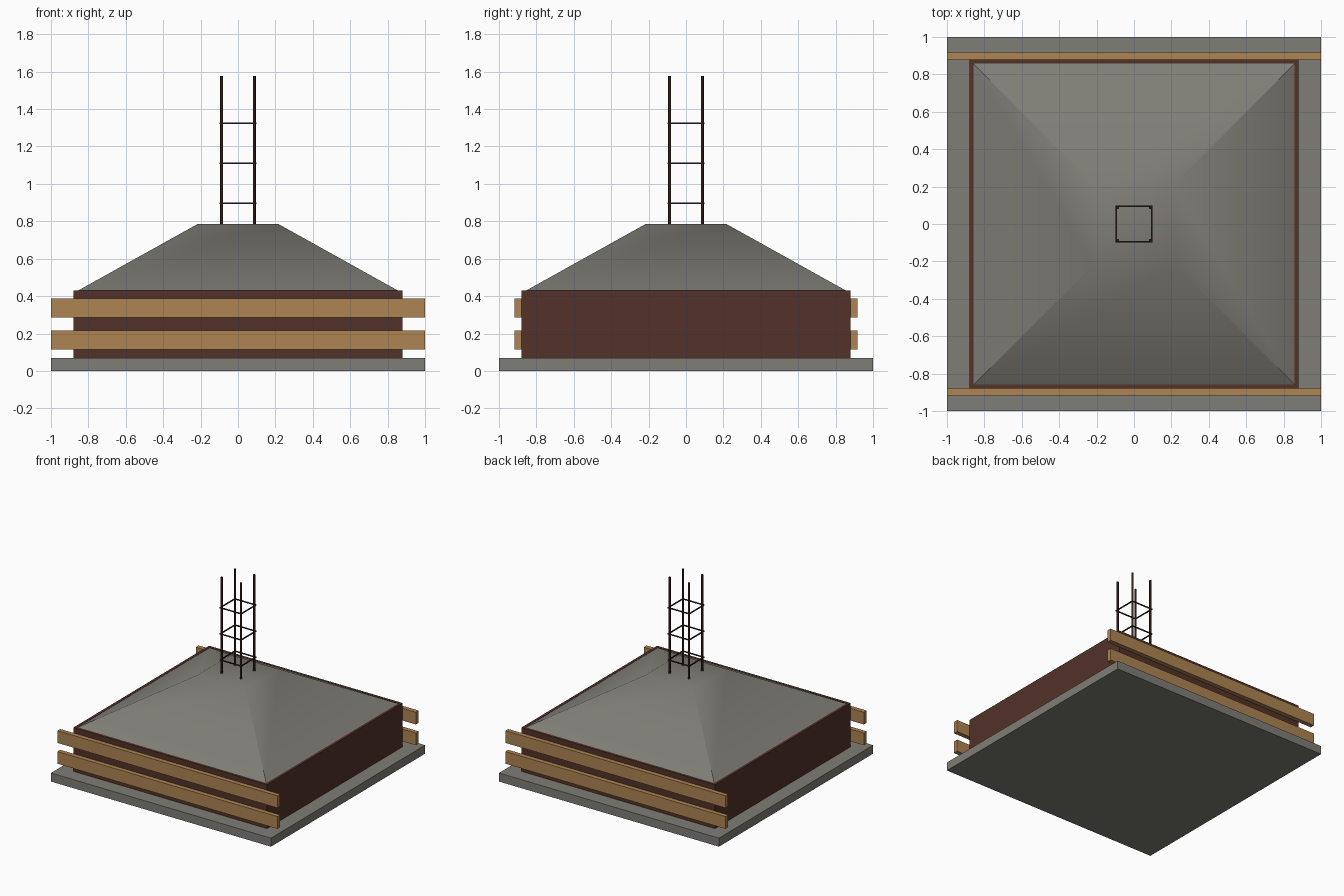
import bpy, bmesh, math
from mathutils import Vector

old = bpy.data.objects.get("Cube")
if old:
    bpy.data.objects.remove(old, do_unlink=True)


def material(name, rgb):
    m = bpy.data.materials.new(name)
    m.use_nodes = True
    m.diffuse_color = (*rgb, 1)
    m.node_tree.nodes["Principled BSDF"].inputs["Base Color"].default_value = (*rgb, 1)
    return m


concrete = material("concrete grey", (0.21, 0.205, 0.18))
timber = material("timber tan", (0.42, 0.23, 0.085))
panel = material("panel brown", (0.085, 0.032, 0.021))
steel = material("rusty steel", (0.03, 0.014, 0.01))


def finish(name, bm, mat):
    bmesh.ops.recalc_face_normals(bm, faces=bm.faces)
    mesh = bpy.data.meshes.new(name)
    bm.to_mesh(mesh)
    bm.free()
    mesh.materials.append(mat)
    ob = bpy.data.objects.new(name, mesh)
    bpy.context.collection.objects.link(ob)
    return ob


def box(name, lo, hi, mat):
    lo, hi = Vector(lo), Vector(hi)
    bm = bmesh.new()
    bmesh.ops.create_cube(bm, size=1)
    bmesh.ops.scale(bm, vec=hi - lo, verts=bm.verts)
    bmesh.ops.translate(bm, vec=(lo + hi) / 2, verts=bm.verts)
    return finish(name, bm, mat)


def smooth(ob, degrees):
    bpy.ops.object.select_all(action="DESELECT")
    ob.select_set(True)
    bpy.context.view_layer.objects.active = ob
    bpy.ops.object.shade_smooth_by_angle(angle=math.radians(degrees))


# Blinding slab
box("base_slab", (-1, -1, 0), (1, 1, 0.07), concrete)

# Footing: square block with a sloped top
bm = bmesh.new()
rings = []
for half, z in ((0.858, 0.07), (0.858, 0.428), (0.215, 0.786)):
    rings.append([bm.verts.new((sx * half, sy * half, z))
                  for sx, sy in ((-1, -1), (1, -1), (1, 1), (-1, 1))])
for a, b in zip(rings, rings[1:]):
    for i in range(4):
        j = (i + 1) % 4
        bm.faces.new((a[i], a[j], b[j], b[i]))
bm.faces.new(rings[0])
bm.faces.new(rings[-1])
smooth(finish("footing", bm, concrete), 30)

# Formwork panels and the planks that brace the front and back
for s, side in ((-1, "front"), (1, "back")):
    y0, y1, y2 = 0.858 * s, 0.88 * s, 0.917 * s
    box(side + "_panel", (-0.88, min(y0, y1), 0.07), (0.88, max(y0, y1), 0.43), panel)
    for label, z in (("lower", 0.115), ("upper", 0.286)):
        box(f"{side}_{label}_plank", (-1, min(y1, y2), z), (1, max(y1, y2), z + 0.1), timber)
for s, side in ((-1, "right"), (1, "left")):
    x0, x1 = 0.858 * s, 0.88 * s
    box(side + "_panel", (min(x0, x1), -0.858, 0.07), (max(x0, x1), 0.858, 0.43), panel)

# Vertical reinforcing bars
for sx in (-1, 1):
    for sy in (-1, 1):
        bm = bmesh.new()
        bmesh.ops.create_cone(bm, cap_ends=True, segments=12, radius1=0.008,
                              radius2=0.008, depth=1.476)
        bmesh.ops.translate(bm, vec=(sx * 0.087, sy * 0.087, 0.838), verts=bm.verts)
        side = ("front" if sy < 0 else "back") + ("_right" if sx < 0 else "_left")
        smooth(finish(side + "_bar", bm, steel), 40)

# Square stirrups around the bars
for n, z in enumerate((0.896, 1.11, 1.325), 1):
    bm = bmesh.new()
    rings = []
    for half, dz in ((0.099, -0.004), (0.099, 0.004), (0.091, 0.004), (0.091, -0.004)):
        rings.append([bm.verts.new((sx * half, sy * half, z + dz))
                      for sx, sy in ((-1, -1), (1, -1), (1, 1), (-1, 1))])
    for k in range(4):
        a, b = rings[k], rings[(k + 1) % 4]
        for i in range(4):
            j = (i + 1) % 4
            bm.faces.new((a[i], a[j], b[j], b[i]))
    finish(f"stirrup_{n}", bm, steel)
